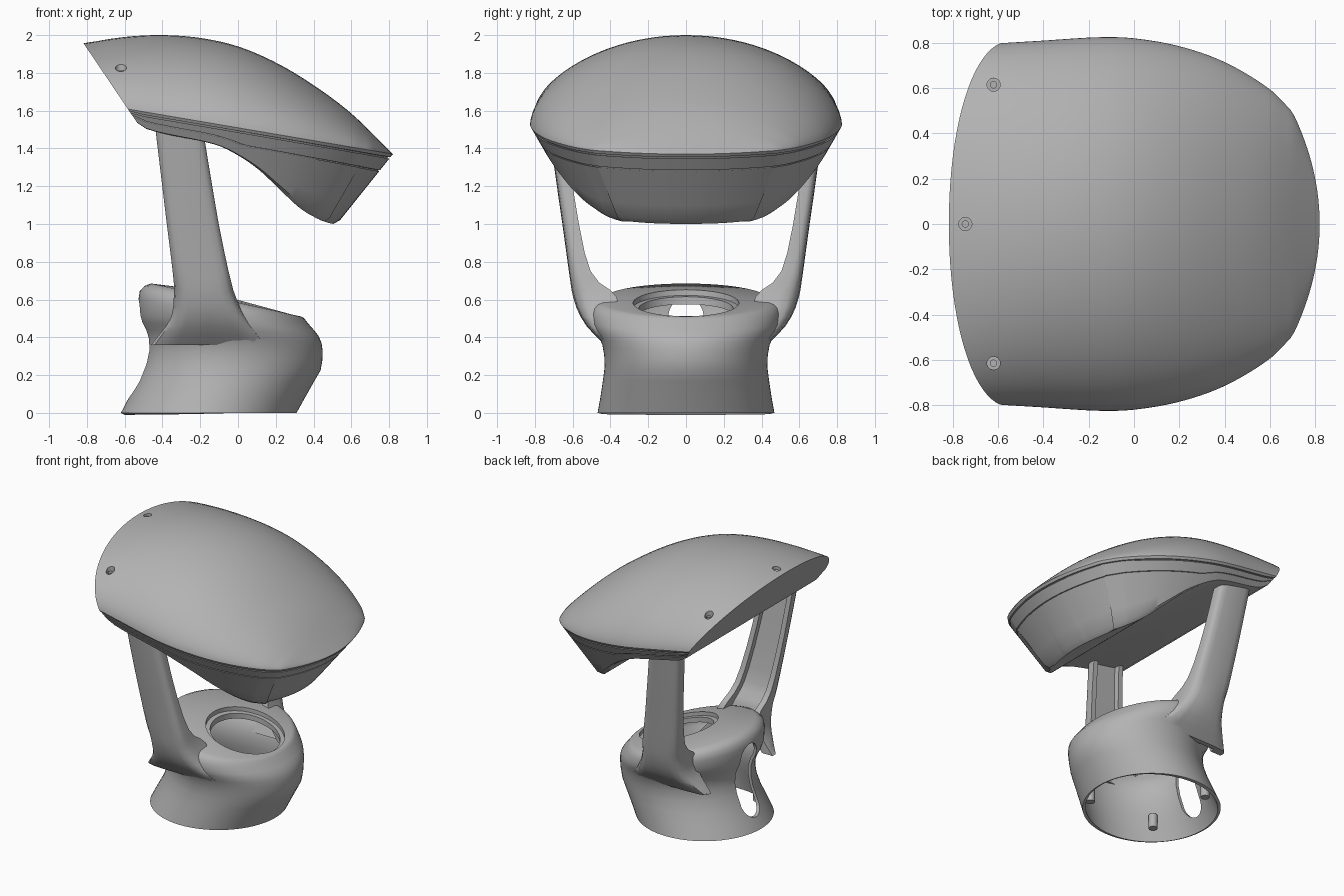
import bpy, bmesh, math
from mathutils import Vector

if "Cube" in bpy.data.objects:
    bpy.data.objects.remove(bpy.data.objects["Cube"], do_unlink=True)

grey = bpy.data.materials.new("plain_grey")
grey.use_nodes = True
grey.diffuse_color = (0.45, 0.45, 0.45, 1)
grey.node_tree.nodes["Principled BSDF"].inputs["Base Color"].default_value = grey.diffuse_color


def interp(table, x):
    """Smooth (monotone-ish Hermite) lookup in a table of (x, value)."""
    x = min(max(x, table[0][0]), table[-1][0])
    i = max(k for k in range(len(table) - 1) if table[k][0] <= x)
    slope = lambda k: ((table[min(k + 1, len(table) - 1)][1] - table[max(k - 1, 0)][1]) /
                       (table[min(k + 1, len(table) - 1)][0] - table[max(k - 1, 0)][0]))
    (x0, v0), (x1, v1) = table[i], table[i + 1]
    h = x1 - x0
    t = (x - x0) / h
    return ((2*t**3 - 3*t*t + 1) * v0 + (t**3 - 2*t*t + t) * h * slope(i)
            + (3*t*t - 2*t**3) * v1 + (t**3 - t*t) * h * slope(i + 1))


def loft(bm, rings, caps=False):
    """Bridge equal-length closed rings of points."""
    rows = [[bm.verts.new(p) for p in ring] for ring in rings]
    n = len(rows[0])
    for a, b in zip(rows, rows[1:]):
        for i in range(n):
            j = (i + 1) % n
            bm.faces.new((a[i], a[j], b[j], b[i]))
    if caps:
        bm.faces.new(rows[0][::-1])
        bm.faces.new(rows[-1])


def make(name, bm):
    mesh = bpy.data.meshes.new(name)
    bm.to_mesh(mesh)
    bm.free()
    obj = bpy.data.objects.new(name, mesh)
    bpy.context.collection.objects.link(obj)
    mesh.materials.append(grey)
    return obj


def activate(obj):
    bpy.ops.object.select_all(action='DESELECT')
    obj.select_set(True)
    bpy.context.view_layer.objects.active = obj


def smooth(obj, angle=35):
    activate(obj)
    bpy.ops.object.shade_smooth_by_angle(angle=math.radians(angle))


def cut(obj, cutter):
    mod = obj.modifiers.new("cut", 'BOOLEAN')
    mod.operation, mod.solver, mod.object = 'DIFFERENCE', 'EXACT', cutter
    activate(obj)
    bpy.ops.object.modifier_apply(modifier=mod.name)
    bpy.data.objects.remove(cutter, do_unlink=True)


def cylinder(name, loc, r, depth):
    bm = bmesh.new()
    bmesh.ops.create_cone(bm, cap_ends=True, segments=24, radius1=r, radius2=r, depth=depth)
    bmesh.ops.translate(bm, verts=bm.verts, vec=loc)
    return make(name, bm)


# Head: slices along x, each with a domed top, grooved flanks and a curved underside
width = [(-.86, .77), (-.7, .79), (-.4, .81), (-.15, .825), (0, .82), (.2, .785), (.4, .715), (.6, .595), (.7, .495)]
crown = [(-.86, 1.95), (-.6, 1.99), (-.4, 2.0), (-.2, 1.985), (0, 1.94), (.2, 1.855),
         (.4, 1.735), (.6, 1.585), (.82, 1.37)]
belly = [(-.86, 1.58), (-.57, 1.56), (-.5, 1.51), (-.4, 1.48), (-.12, 1.42), (0, 1.365),
         (.117, 1.285), (.22, 1.19), (.33, 1.09), (.42, 1.035), (.53, 1.0), (.7, 1.0)]
TIP = .82


def half_width(x):
    return interp(width, x) if x < .7 else .495 * math.sqrt(max(0, (TIP - x) / (TIP - .7)))


def seam(x):
    return 1.37 + .17 * (TIP - x)


def dome(x, y):
    u = min(1, abs(y) / max(half_width(x), 1e-6))
    return seam(x) + (interp(crown, x) - seam(x)) * (1 - u * u) ** .62


def flank(x, w):
    """Points (x, y, z) down one side, with two narrow grooves."""
    e = .004
    if x > TIP - 2 * e:
        n = Vector((1, 0))
    else:
        n = Vector((half_width(x - e) - half_width(x + e), 2 * e)).normalized()
        n.x = max(0, n.x)
    at = lambda d, inset=0: Vector((x - n.x * (.8 * d + inset), max(0, w - n.y * (.58 * d + inset)), seam(x) - d))
    lo, hi = 0, .6
    for _ in range(24):
        mid = (lo + hi) / 2
        p = at(mid)
        lo, hi = (mid, hi) if p.z > interp(belly, p.x) else (lo, mid)
    g1, g2 = min(.016, lo * .2), min(.085, lo * .55)
    steps = [(g1, 0), (g1, .012), (g1 + .008, .012), (g1 + .008, 0), (g2, 0), (g2, .009), (g2 + .006, .009), (g2 + .006, 0)]
    tail = [(g2 + .006 + (lo - g2 - .006) * t, 0) for t in (.3, .65, .93)] + [(lo, .02)]
    return [at(d, i) for d, i in steps + tail]


ROWS, ACROSS = 56, 40
slices = []
for j in range(ROWS + 1):
    x = TIP - 1.68 * (1 - math.cos(math.pi / 2 * j / ROWS))
    w = half_width(x)
    ys = [w * math.cos(math.pi * k / ACROSS) for k in range(ACROSS + 1)]
    top = [Vector((x, y, dome(x, y))) for y in ys]
    side = flank(x, w)
    slices.append(top + [Vector((p.x, -p.y, p.z)) for p in side] + side[::-1])
bm = bmesh.new()
loft(bm, slices)
bmesh.ops.remove_doubles(bm, verts=bm.verts, dist=.0004)
# slanted rear cut
res = bmesh.ops.bisect_plane(bm, geom=bm.verts[:] + bm.edges[:] + bm.faces[:], plane_co=(-.82, 0, 1.96),
                             plane_no=(-.83, 0, -.56), clear_outer=True)
bmesh.ops.holes_fill(bm, edges=[e for e in bm.edges if e.is_boundary])
bmesh.ops.recalc_face_normals(bm, faces=bm.faces)
head = make("head_shell", bm)
for x, y in ((-.62, .615), (-.62, -.615), (-.745, 0)):
    z = dome(x, y)
    cut(head, cylinder("screw_cutter", (x, y, z), .029, .07))
    smooth(cylinder("screw", (x, y, z - .03), .016, .03))
smooth(head)

# Base: tilted rings (rear x, rear z, front x, front z, half width) up to the round opening
base_rings = [(-.62, 0, .31, 0, .468), (-.573, .09, .36, .09, .452), (-.53, .17, .405, .17, .44),
              (-.495, .26, .437, .225, .431), (-.48, .33, .447, .28, .433), (-.481, .39, .448, .33, .443),
              (-.495, .44, .442, .37, .462), (-.515, .48, .428, .405, .485), (-.525, .52, .405, .435, .5),
              (-.527, .6, .37, .475, .505), (-.52, .645, .355, .495, .495), (-.495, .672, .345, .505, .475),
              (-.46, .685, .335, .51, .445), (-.2, .652, .318, .512, .28), (-.2, .622, .318, .484, .28),
              (-.17, .615, .288, .49, .25), (-.17, .575, .288, .455, .25)]
SEG = 72
bm = bmesh.new()
rings = []
for xr, zr, xf, zf, hw in base_rings:
    ring = []
    for i in range(SEG):
        c, s = math.cos(2 * math.pi * i / SEG), math.sin(2 * math.pi * i / SEG)
        ring.append(((xr + xf) / 2 + c * (xf - xr) / 2, s * hw, (zr + zf) / 2 + c * (zf - zr) / 2))
    rings.append(ring)
loft(bm, rings)
base = make("base_housing", bm)
shell = base.modifiers.new("shell", 'SOLIDIFY')
shell.thickness, shell.offset = .022, -1
activate(base)
bpy.ops.object.modifier_apply(modifier=shell.name)
# rounded cable slot in the rear
bm = bmesh.new()
outline = []
for i in range(32):
    a = 2 * math.pi * (i + .5) / 32
    outline.append((.092 * math.cos(a), (.515 if math.sin(a) > 0 else .17) + .092 * math.sin(a)))
loft(bm, [[(x, y, z) for y, z in outline] for x in (-.8, -.3)], caps=True)
bmesh.ops.recalc_face_normals(bm, faces=bm.faces)
cut(base, make("slot_cutter", bm))
smooth(base)

# Screw posts inside the base
for k in range(4):
    a = math.pi / 4 + k * math.pi / 2
    smooth(cylinder("base_screw_post", (-.12 + .39 * math.cos(a), .385 * math.sin(a), .1), .03, .1))

# Arms: channel section (position across x, position inside to outside)
section = [(0, 0), (0, .55), (.03, .78), (.1, .93), (.22, 1), (.5, 1.03), (.78, 1), (.9, .93), (.97, .78), (1, .55),
           (1, 0), (.86, 0), (.86, .5), (.14, .5), (.14, 0)]
# height, rear x, front x, inner y, outer y
stations = [(.36, -.46, .16, .36, .43), (.41, -.42, .12, .36, .478), (.46, -.38, .075, .36, .522),
            (.51, -.353, .04, .36, .553), (.56, -.343, .01, .36, .575), (.61, -.34, -.01, .365, .59),
            (.65, -.338, -.025, .40, .6), (.69, -.34, -.035, .46, .607), (.75, -.346, -.05, .505, .617),
            (.85, -.358, -.072, .537, .631), (1.0, -.377, -.102, .567, .652), (1.15, -.395, -.128, .592, .674),
            (1.3, -.413, -.153, .612, .695), (1.5, -.437, -.185, .637, .722)]
for side, sign in (("left", 1), ("right", -1)):
    bm = bmesh.new()
    loft(bm, [[(x0 + u * (x1 - x0), sign * (yi + v * (yo - yi)), z) for u, v in section]
              for z, x0, x1, yi, yo in stations], caps=True)
    bmesh.ops.recalc_face_normals(bm, faces=bm.faces)
    smooth(make("arm_" + side, bm), 40)
